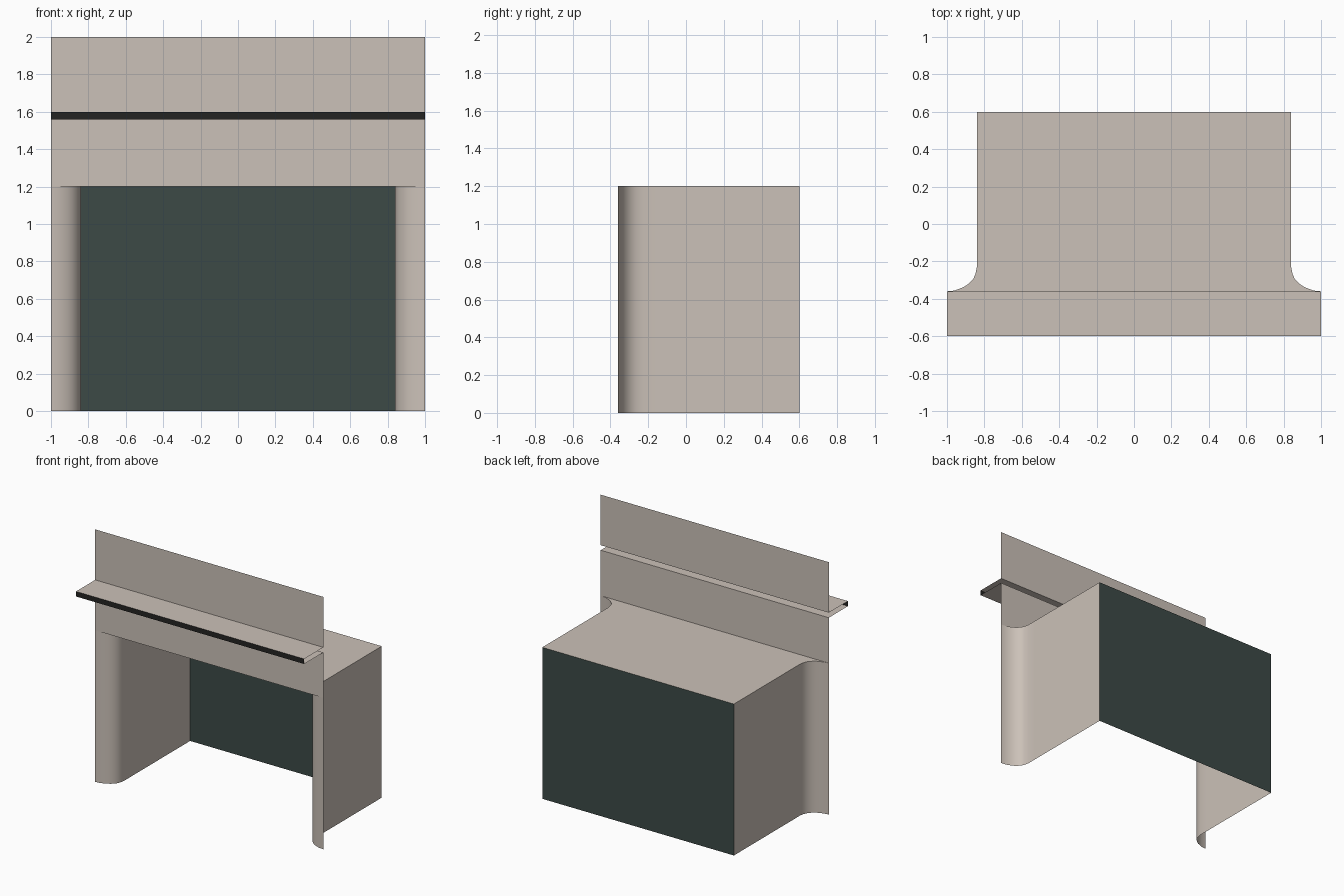
import bpy

if "Cube" in bpy.data.objects:
    bpy.data.objects.remove(bpy.data.objects["Cube"])


def material(name, rgb):
    m = bpy.data.materials.new(name)
    m.diffuse_color = (*rgb, 1)
    m.use_nodes = True
    m.node_tree.nodes["Principled BSDF"].inputs["Base Color"].default_value = m.diffuse_color
    return m


BEIGE = material("warm beige", (0.60, 0.535, 0.48))
GREEN = material("dark green", (0.045, 0.068, 0.062))
BLACK = material("black", (0.017, 0.017, 0.016))

FRONT, BACK, LIP = -0.36, 0.6, -0.6      # depths of fascia, back wall, shelf lip
NICHE_TOP, SHELF_LOW, SHELF_TOP, TOP = 1.2, 1.56, 1.6, 2.0


def sheet(name, verts, faces, mat, smooth=False):
    me = bpy.data.meshes.new(name)
    me.from_pydata(verts, [], faces)
    me.materials.append(mat)
    for p in me.polygons:
        p.use_smooth = smooth
    ob = bpy.data.objects.new(name, me)
    bpy.context.collection.objects.link(ob)
    return ob


def upright(name, half, y, z0, z1, mat):
    """Vertical panel facing the front."""
    return sheet(name, [(-half, y, z0), (half, y, z0), (half, y, z1), (-half, y, z1)],
                 [(0, 1, 2, 3)], mat)


def level(name, half, y0, y1, z, mat, up=True):
    """Horizontal board."""
    face = (0, 1, 2, 3) if up else (3, 2, 1, 0)
    return sheet(name, [(-half, y0, z), (half, y0, z), (half, y1, z), (-half, y1, z)],
                 [face], mat)


# Fascia panels below and above the shelf
upright("lower_fascia", 1, FRONT, NICHE_TOP, SHELF_LOW, BEIGE)
upright("upper_fascia", 1, FRONT, SHELF_TOP, TOP, BEIGE)

# Hollow shelf with open ends and a black front lip
level("shelf_top", 1, LIP, FRONT, SHELF_TOP, BEIGE)
level("shelf_underside", 1, LIP, FRONT, SHELF_LOW, BEIGE, up=False)
upright("shelf_lip", 1, LIP, SHELF_LOW, SHELF_TOP, BLACK)

# Side walls: plan profile sweeps from the front round into the niche
profile = [(1, FRONT), (0.96, -0.356), (0.91, -0.337), (0.885, -0.32), (0.86, -0.295),
           (0.847, -0.265), (0.84, -0.23), (0.84, -0.16), (0.84, BACK)]
n = len(profile)
walls = sheet("curved_side_walls",
              [(x, y, z) for z in (0, NICHE_TOP) for x, y in profile],
              [(i + 1, i, i + n, i + n + 1) for i in range(n - 1)], BEIGE, smooth=True)
walls.modifiers.new("mirror", 'MIRROR')

# Ceiling follows the same plan profile on both sides
outline = profile + [(-x, y) for x, y in reversed(profile)]
sheet("niche_ceiling", [(x, y, NICHE_TOP) for x, y in outline],
      [tuple(range(len(outline)))], BEIGE)

# Dark back wall
upright("back_wall", 0.84, BACK, 0, NICHE_TOP, GREEN)
